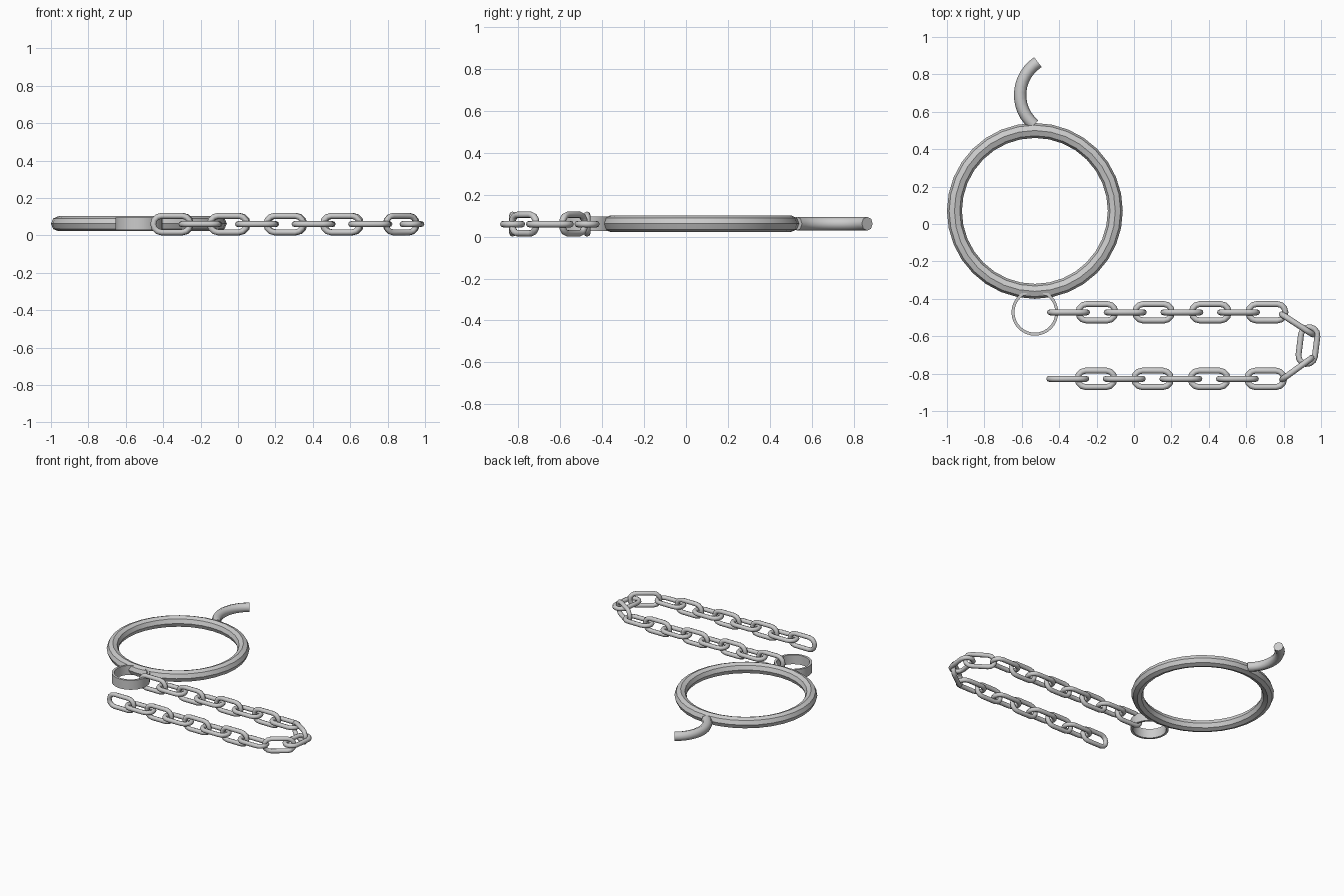
import bpy, bmesh
from math import sin, cos, pi, radians, atan2
from mathutils import Vector, Matrix

if "Cube" in bpy.data.objects:
    bpy.data.objects.remove(bpy.data.objects["Cube"])


def finish(name, bm, angle=35):
    bmesh.ops.recalc_face_normals(bm, faces=bm.faces)
    me = bpy.data.meshes.new(name)
    bm.to_mesh(me)
    bm.free()
    ob = bpy.data.objects.new(name, me)
    bpy.context.collection.objects.link(ob)
    bpy.ops.object.select_all(action='DESELECT')
    ob.select_set(True)
    bpy.context.view_layer.objects.active = ob
    bpy.ops.object.shade_smooth_by_angle(angle=radians(angle))
    return ob


def sweep(name, path, profile, closed=True, angle=35):
    """Sweep a (sideways, up) profile along a path lying in the XY plane."""
    bm = bmesh.new()
    n, m, rings = len(path), len(profile), []
    for i, p in enumerate(path):
        a = path[i - 1] if closed or i > 0 else p
        b = path[(i + 1) % n] if closed or i < n - 1 else p
        t = (b - a).normalized()
        side = Vector((t.y, -t.x, 0))
        rings.append([bm.verts.new(p + side * u + Vector((0, 0, v))) for u, v in profile])
    for i in range(n if closed else n - 1):
        r, s = rings[i], rings[(i + 1) % n]
        for j in range(m):
            k = (j + 1) % m
            bm.faces.new((r[j], r[k], s[k], s[j]))
    if not closed:
        bm.faces.new(rings[0])
        bm.faces.new(rings[-1])
    return finish(name, bm, angle)


def circle(r, n):
    return [(r * cos(2 * pi * i / n), r * sin(2 * pi * i / n)) for i in range(n)]


def arc(cx, cy, z, r, a0, a1, n, end=True):
    steps = n if end else n + 1
    return [Vector((cx + r * cos(radians(a0 + (a1 - a0) * i / n)),
                    cy + r * sin(radians(a0 + (a1 - a0) * i / n)), z))
            for i in range(steps + (1 if end else -1))]


Z = 0.062

# Large ring with an octagonal section
sweep("large_ring", arc(-0.53, 0.07, Z, 0.43, 0, 360, 32, False), circle(0.04, 8))

# Curved prong on top of the ring
sweep("curved_prong", arc(-0.40, 0.69, Z, 0.209, 123, 230, 12), circle(0.033, 8), False, 50)

# Thin flat band joining ring and chain
band = [(-0.008, -0.034), (0.008, -0.034), (0.008, 0.034), (-0.008, 0.034)]
sweep("joining_band", arc(-0.53, -0.472, Z, 0.117, 0, 360, 32, False), band)

# Chain links: rounded loops, alternately flat and upright
half, bend = 0.055, 0.044
link_path = arc(half, 0, 0, bend, -90, 90, 6) + arc(-half, 0, 0, bend, 90, 270, 6)


def link(i, x, y, heading, upright):
    ob = sweep(f"chain_link_{i:02d}", link_path, circle(0.016, 8), True, 50)
    ob.data.transform(Matrix.Translation((x, y, 0.06)) @ Matrix.Rotation(heading, 4, 'Z')
                      @ Matrix.Rotation(pi / 2 if upright else 0, 4, 'X'))


links = [(-0.35 + 0.1515 * k, -0.472, 0, k % 2 == 0) for k in range(8)]
links += [(0.873, -0.537, atan2(-0.11, 0.17), True),
          (0.93, -0.65, radians(83), False),
          (0.872, -0.773, atan2(0.12, 0.165), True)]
links += [(0.704 - 0.1512 * k, -0.828, 0, k % 2 == 1) for k in range(8)]
for i, spec in enumerate(links):
    link(i, *spec)
